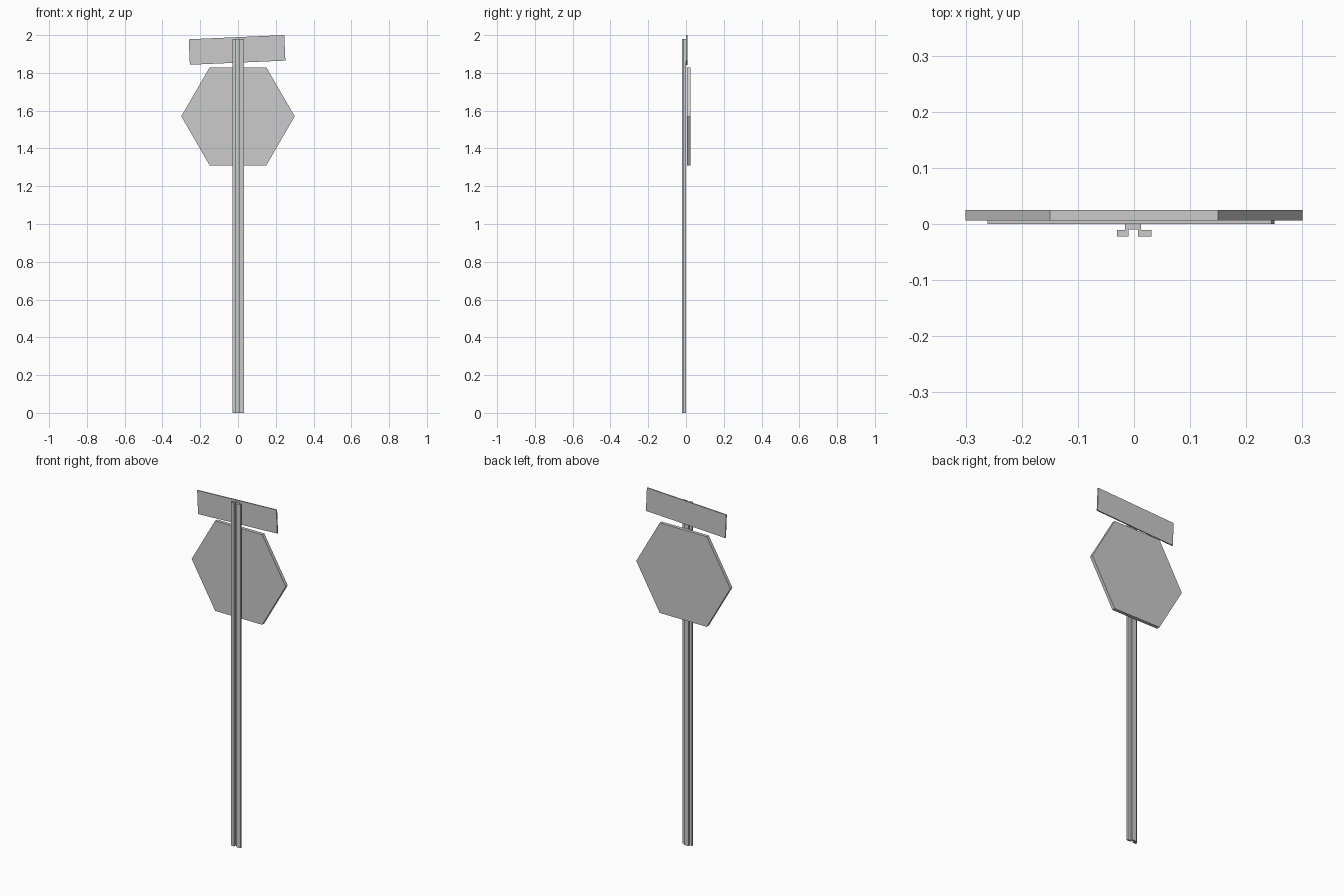
import bpy, math
from mathutils import Matrix

if "Cube" in bpy.data.objects:
    bpy.data.objects.remove(bpy.data.objects["Cube"])


def prism(name, profile, depth, matrix):
    """Extrude a closed 2D outline along its local +z, then place it."""
    n = len(profile)
    verts = [(x, y, z) for z in (0, depth) for x, y in profile]
    faces = [tuple(reversed(range(n))), tuple(range(n, 2 * n))]
    faces += [(i, (i + 1) % n, n + (i + 1) % n, n + i) for i in range(n)]
    mesh = bpy.data.meshes.new(name)
    mesh.from_pydata(verts, [], faces)
    mesh.transform(matrix)
    obj = bpy.data.objects.new(name, mesh)
    bpy.context.collection.objects.link(obj)
    return obj


def upright(x, y, z, roll=0):
    """Stand an outline up in the xz plane, its depth running from y towards -y."""
    return (Matrix.Translation((x, y, z)) @ Matrix.Rotation(math.pi / 2, 4, 'X')
            @ Matrix.Rotation(math.radians(roll), 4, 'Z'))


# Hat-section channel post, flanges towards the front
post_profile = [(-0.030, -0.022), (-0.010, -0.022), (-0.010, -0.010), (0.007, -0.010),
                (0.007, -0.022), (0.031, -0.022), (0.031, -0.011), (0.0125, -0.011),
                (0.0125, 0.0), (-0.016, 0.0), (-0.016, -0.011), (-0.030, -0.011)]
prism("post", post_profile, 1.98, Matrix.Identity(4))

# Hexagonal sign board behind the post
hexagon = [(0.3 * math.cos(math.radians(a)), 0.3 * math.sin(math.radians(a)))
           for a in range(0, 360, 60)]
prism("hexagon_sign", hexagon, 0.019, upright(0, 0.025, 1.57))

# Slightly crooked name plate on top
w, h = 0.253, 0.0675
plate = [(-w, -h), (w, -h), (w, h), (-w, h)]
prism("top_plate", plate, 0.007, upright(-0.005, 0.007, 1.9215, 2.5))
